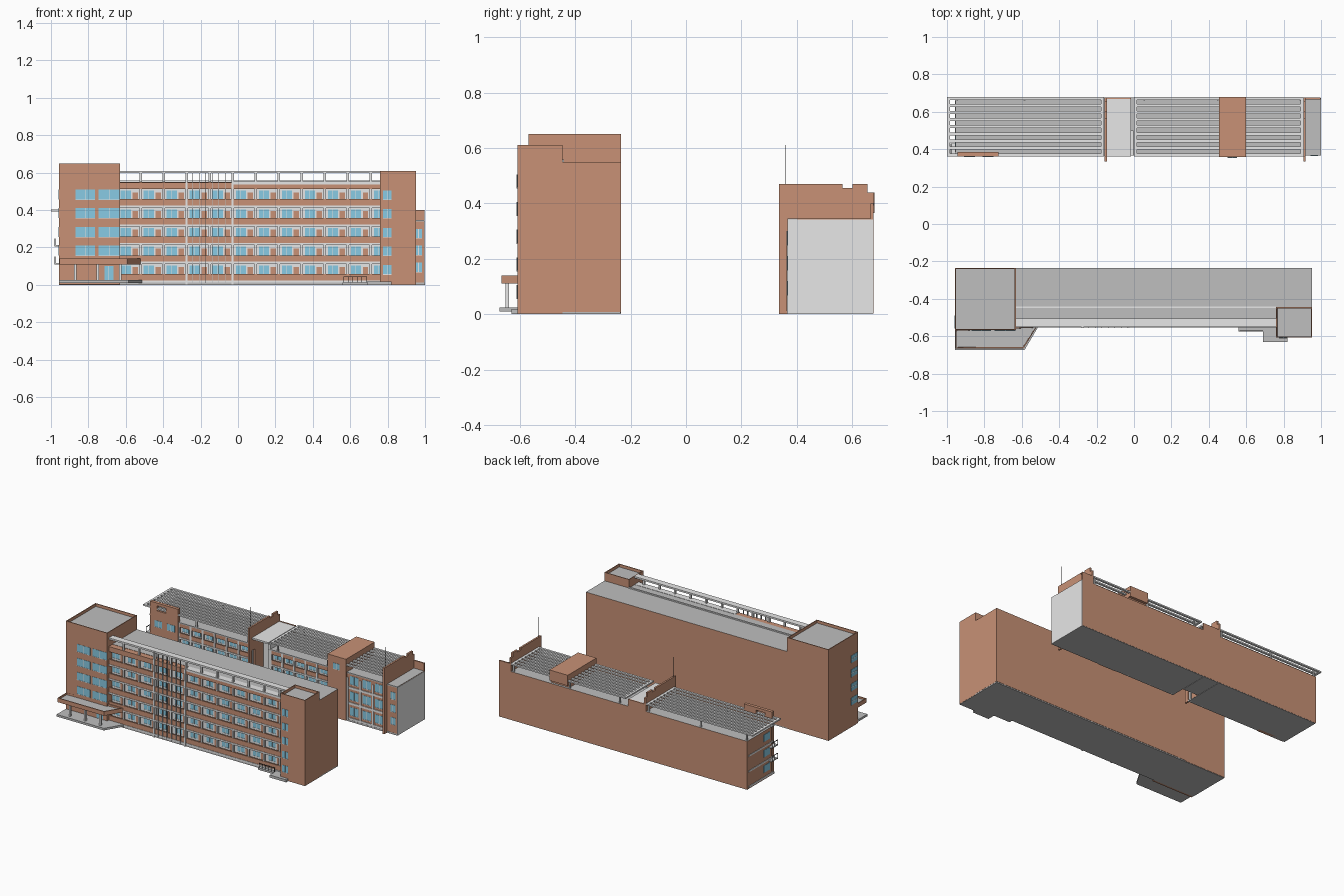
import bpy, bmesh
from mathutils import Vector

if "Cube" in bpy.data.objects:
    bpy.data.objects.remove(bpy.data.objects["Cube"])


def material(name, rgb):
    m = bpy.data.materials.new(name)
    m.use_nodes = True
    m.diffuse_color = (*rgb, 1)
    m.node_tree.nodes["Principled BSDF"].inputs["Base Color"].default_value = (*rgb, 1)
    return m


BRICK = material("brick brown", (0.58, 0.285, 0.18))
ROOF = material("roof grey", (0.52, 0.52, 0.52))
PALE = material("pale concrete", (0.83, 0.83, 0.83))
GLASS = material("window blue", (0.25, 0.6, 0.78))
DARK = material("dark metal", (0.08, 0.08, 0.08))


def finish(name, bm, *mats):
    mesh = bpy.data.meshes.new(name)
    bm.to_mesh(mesh)
    bm.free()
    for m in mats:
        mesh.materials.append(m)
    ob = bpy.data.objects.new(name, mesh)
    bpy.context.collection.objects.link(ob)


def boxes(name, mat, items):
    """One object from boxes given as x0, x1, y0, y1, z0, z1."""
    bm = bmesh.new()
    for x0, x1, y0, y1, z0, z1 in items:
        for v in bmesh.ops.create_cube(bm, size=1)["verts"]:
            v.co = Vector((x1 if v.co.x > 0 else x0, y1 if v.co.y > 0 else y0,
                           z1 if v.co.z > 0 else z0))
    finish(name, bm, mat)


def prism(name, pts, z0, z1, wall, top, rim=0.0, drop=0.0):
    """Upright outline whose top is inset and sunk behind a rim."""
    bm = bmesh.new()
    low, high = [[bm.verts.new((x, y, z)) for x, y in pts] for z in (z0, z1)]
    bm.faces.new(low)
    cap = bm.faces.new(high)
    for i in range(len(pts)):
        bm.faces.new((low[i - 1], low[i], high[i], high[i - 1]))
    bmesh.ops.recalc_face_normals(bm, faces=bm.faces)
    if rim:
        bmesh.ops.inset_region(bm, faces=[cap], thickness=rim)
        bmesh.ops.inset_region(bm, faces=[cap], thickness=0.0005, depth=-drop)
    cap.material_index = 1
    finish(name, bm, wall, top)


def rect(x0, x1, y0, y1):
    return [(x0, y0), (x1, y0), (x1, y1), (x0, y1)]


def windows(name, spots, y, bar=0.003):
    """Glass plates on a front wall, each with a pale mullion and sill."""
    boxes(name + "_glass", GLASS, [(a, b, y - 0.0015, y + 0.002, c, d) for a, b, c, d in spots])
    bars = []
    for a, b, c, d in spots:
        m = (a + b) / 2
        bars += [(m - bar / 2, m + bar / 2, y - 0.003, y, c, d), (a, b, y - 0.003, y, c - bar, c)]
    boxes(name + "_bars", PALE, bars)


# ---------- Front building: main volumes ----------
L, R, BACK = -0.632, 0.76, -0.235
prism("front_main_block", rect(L, 0.953, -0.51, BACK), 0.008, 0.55, BRICK, ROOF)
prism("left_tower", rect(-0.957, L, -0.568, BACK), 0.003, 0.65, BRICK, ROOF, 0.008, 0.02)
prism("right_tower", rect(R, 0.953, -0.608, -0.445), 0.003, 0.61, BRICK, ROOF, 0.008, 0.02)
boxes("front_base", ROOF, [(-0.956, 0.952, -0.55, -0.237, 0, 0.012),
                           (R + 0.001, 0.952, -0.607, -0.55, 0, 0.012)])
boxes("roof_kerb", PALE, [(L, R, -0.45, -0.44, 0.55, 0.558)])

# Access galleries: floor slabs, parapets, inner wall
floors = [0.02 + 0.1 * i for i in range(5)]
boxes("gallery_wall", PALE, [(L, R, -0.514, -0.508, 0.012, 0.515)])
boxes("gallery_slabs", PALE, [(L, R, -0.553, -0.508, z - 0.008, z + 0.004) for z in floors])
boxes("gallery_parapets", BRICK, [(L, R, -0.55, -0.54, z + 0.004, z + 0.038) for z in floors])
boxes("gallery_top_band", BRICK, [(L, R, -0.55, -0.508, 0.512, 0.548)])
boxes("gallery_cornice", PALE, [(-0.03, R, -0.553, -0.508, 0.537, 0.552)])

# Repeating bays
bays = [-0.52 + 0.123 * i for i in range(-1, 11)]
cols = bays[1:]
boxes("gallery_columns", PALE, [(x - 0.006, x + 0.006, -0.548, -0.536, 0.012, 0.515) for x in cols])
glass, doors = [], []
for z in floors:
    for x in bays:
        glass.append((x + 0.016, x + 0.07, z + 0.038, z + 0.084))
        doors.append((x + 0.08, x + 0.108, -0.516, -0.51, z + 0.004, z + 0.075))
windows("gallery_windows", glass, -0.514)
boxes("gallery_doors", BRICK, doors)

# Roof frame above the galleries
boxes("roof_frame_slab", PALE, [(L, R, -0.55, -0.505, 0.598, 0.61)])
boxes("roof_frame_posts", PALE, [(x - 0.006, x + 0.006, -0.548, -0.536, 0.55, 0.6) for x in cols])

# Tall vertical fins
boxes("tall_fins", PALE, [(-0.281, -0.269, -0.556, -0.54, 0, 0.605),
                          (-0.036, -0.024, -0.556, -0.54, 0, 0.55)])
boxes("thin_fins", ROOF, [(x - 0.0015, x + 0.0015, -0.556, -0.545, 0.01, 0.6)
                          for x in [-0.242 + 0.035 * i for i in range(6)]])
boxes("downpipe", DARK, [(-0.174, -0.17, -0.557, -0.553, 0.01, 0.6)])

# Tower windows
spots = [(a, b, z + 0.037, z + 0.09) for z in floors[1:]
         for a, b in ((-0.87, -0.765), (-0.745, L - 0.002))]
windows("left_tower_windows", spots, -0.568)
boxes("left_tower_side_windows", GLASS, [(-0.959, -0.95, -0.56, -0.49, z + 0.037, z + 0.09)
                                         for z in floors[1:]])
boxes("left_tower_side_bars", PALE, [(-0.96, -0.95, -0.56, -0.49, z + 0.06, z + 0.065)
                                     for z in floors[1:]])
windows("right_tower_windows", [(0.775, 0.82, z + 0.037, z + 0.085) for z in floors], -0.608)

# Entrance: platform, canopy, columns, door
porch = [(-0.955, -0.565), (-0.955, -0.665), (-0.59, -0.665), (-0.52, -0.55), (L, -0.55)]
prism("porch_canopy", porch, 0.11, 0.14, BRICK, ROOF, 0.008, 0.012)
prism("porch_platform", [(-0.957, -0.565), (-0.957, -0.673), (-0.585, -0.673),
                         (-0.512, -0.55), (L, -0.55)], 0.01, 0.025, ROOF, ROOF)
boxes("porch_columns", PALE, [(x - 0.006, x + 0.006, -0.652, -0.638, 0.025, 0.112)
                              for x in (-0.87, -0.75, -0.63)])
windows("porch_door", [(-0.715, -0.665, 0.027, 0.1)], -0.568)

# Side entrance steps and rails
boxes("side_steps", ROOF, [(0.56, R, -0.575, -0.55, 0, 0.014), (0.69, 0.82, -0.63, -0.55, 0, 0.018)])
rails = [(0.565 + 0.024 * i, 0.568 + 0.024 * i, -0.572, -0.569, 0.012, 0.045) for i in range(6)]
boxes("side_rails", DARK, rails + [(0.565, 0.69, -0.572, -0.569, 0.042, 0.046)])

# ---------- Back building: two wings and an open link bay ----------
B = 0.676
for name, x0, x1, y0 in (("left_wing", -0.955, -0.145, 0.4), ("right_wing", -0.02, 0.998, 0.4),
                         ("link_block", -0.145, -0.02, 0.5)):
    prism(name, rect(x0, x1, y0, B), 0.003, 0.345, BRICK, ROOF)
    boxes(name + "_base", ROOF, [(x0 + 0.001, x1 - 0.001, y0 - 0.035, B - 0.001, 0, 0.012)])
boxes("gallery_roofs", ROOF, [(-0.955, -0.145, 0.366, 0.402, 0.338, 0.346),
                              (-0.02, 0.998, 0.366, 0.402, 0.338, 0.346)])
boxes("back_end_wall", PALE, [(0.994, 1.0, 0.366, B - 0.002, 0.0, 0.342)])
boxes("back_parapet", BRICK, [(0.915, 0.998, 0.666, B, 0.34, 0.4)])
boxes("back_stair_head", BRICK, [(0.455, 0.6, 0.357, 0.68, 0.365, 0.44),
                                 (0.455, 0.6, 0.357, 0.66, 0.003, 0.37)])
windows("stair_head_window", [(0.50, 0.55, 0.35, 0.39)], 0.357)
boxes("back_right_front", BRICK, [(0.915, 0.996, 0.366, 0.41, 0.003, 0.34)])
windows("back_right_windows", [(0.945, 0.985, z, z + 0.05) for z in (0.07, 0.16, 0.25)], 0.366)

# Left front screen with a square opening at the top
boxes("left_screen", BRICK, [(-0.945, -0.725, 0.361, 0.384, 0.0, 0.385),
                             (-0.945, -0.725, 0.361, 0.384, 0.42, 0.44),
                             (-0.945, -0.89, 0.361, 0.384, 0.38, 0.425),
                             (-0.82, -0.725, 0.361, 0.384, 0.38, 0.425)])
windows("left_screen_windows", [(x, x + 0.06, z + 0.04, z + 0.085) for x in (-0.91, -0.81)
                                for z in (0.02, 0.125, 0.23)], 0.361)

# Galleries on two stretches
levels = (0.015, 0.125, 0.235)
slabs, bands, wall, posts, glass, doors = [], [], [], [], [], []
for a, b in ((-0.725, -0.16), (0.0, 0.455)):
    n = round((b - a) / 0.1)
    step = (b - a) / n
    wall.append((a, b, 0.394, 0.402, 0.012, 0.33))
    bands.append((a, b, 0.367, 0.402, 0.312, 0.34))
    posts += [(a + step * i - 0.007, a + step * i + 0.007, 0.366, 0.38, 0, 0.342)
              for i in range(n + 1)]
    for z in levels:
        slabs.append((a, b, 0.365, 0.402, z - 0.006, z + 0.006))
        bands.append((a, b, 0.369, 0.377, z + 0.006, z + 0.036))
        for i in range(n):
            x = a + step * i
            glass.append((x + 0.012, x + 0.062, z + 0.038, z + 0.09))
            doors.append((x + 0.07, x + 0.09, 0.391, 0.395, z, z + 0.08))
boxes("back_gallery_wall", PALE, wall)
boxes("back_gallery_slabs", PALE, slabs)
boxes("back_gallery_bands", BRICK, bands)
boxes("back_gallery_posts", PALE, posts)
boxes("back_gallery_doors", BRICK, doors)
windows("back_gallery_windows", glass, 0.394)

# Closed stretch with a pale grid and large windows
boxes("hall_front", BRICK, [(0.6, 0.905, 0.37, 0.402, 0.003, 0.34)])
boxes("hall_grid", PALE, [(0.6 + 0.1 * i, 0.612 + 0.1 * i, 0.365, 0.372, 0.003, 0.31) for i in range(4)]
      + [(0.6, 0.905, 0.366, 0.372, z - 0.004, z + 0.012) for z in levels])
windows("hall_windows", [(x + 0.022, x + 0.09, z + 0.03, z + 0.088)
                         for x in (0.6, 0.7, 0.8) for z in levels], 0.37)

# Slatted roof shades with legs
slats = []
for a, b in ((-1.0, -0.16), (0.0, 0.905)):
    slats += [(a, b, y - 0.008, y + 0.008, 0.392, 0.402)
              for y in [0.37 + 0.0375 * i for i in range(9)]]
    slats += [(x, x + 0.016, 0.362, 0.678, 0.392, 0.402) for x in (a, b - 0.016)]
    slats += [(x, x + 0.01, y, y + 0.01, 0.34, 0.393)
              for x in (a + 0.05, (a + b) / 2 - 0.01, b - 0.02) for y in (0.366, 0.66)]
boxes("roof_slats", PALE, slats)

# Dividing fins, link slab and masts
for name, x in (("middle_fin", -0.157), ("right_fin", 0.905)):
    boxes(name, BRICK, [(x, x + 0.013, 0.335, 0.365, 0.0, 0.47),
                        (x, x + 0.013, 0.365, 0.565, 0.3, 0.47),
                        (x, x + 0.013, 0.565, 0.6, 0.3, 0.455),
                        (x, x + 0.013, 0.6, 0.655, 0.3, 0.47),
                        (x, x + 0.013, 0.655, B, 0.3, 0.44)])
    boxes(name + "_mast", DARK, [(x + 0.005, x + 0.007, 0.359, 0.361, 0.46, 0.61)])
boxes("link_slab", PALE, [(-0.144, -0.015, 0.362, 0.67, 0.38, 0.392)])
boxes("link_back_wall", BRICK, [(-0.144, -0.015, 0.668, B, 0.34, 0.395)])
boxes("link_wall", PALE, [(-0.145, -0.02, 0.495, 0.502, 0.003, 0.38),
                          (-0.022, -0.002, 0.366, 0.5, 0.003, 0.38)])

# End balconies and bands of the back building
tiers = (0.11, 0.205)
boxes("end_balconies", PALE, [(-0.978, -0.95, 0.366, 0.43, z, z + 0.008) for z in tiers])
boxes("end_balcony_rails", DARK, [(-0.98, -0.977, 0.366, 0.43, z + 0.038, z + 0.042) for z in tiers]
      + [(-0.98, -0.977, y, y + 0.003, z, z + 0.04) for z in tiers for y in (0.366, 0.397, 0.427)])
boxes("end_windows", GLASS, [(-0.957, -0.95, 0.42, 0.49, z + 0.035, z + 0.085) for z in levels])
boxes("end_bands", PALE, [(-0.958, -0.95, 0.385, 0.66, z - 0.006, z + 0.006) for z in levels])
